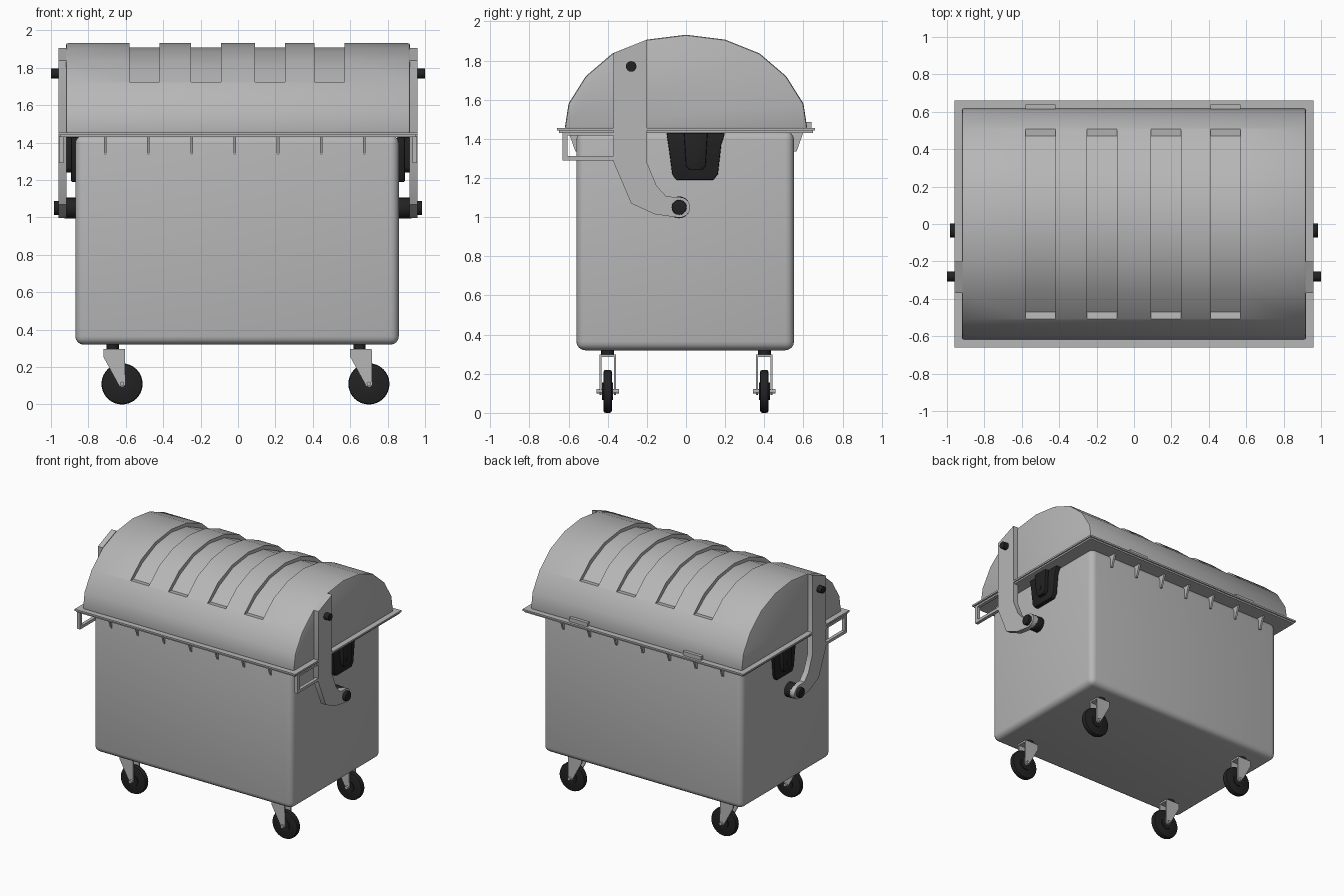
import bpy, bmesh, math
from mathutils import Matrix, Vector

if "Cube" in bpy.data.objects:
    bpy.data.objects.remove(bpy.data.objects["Cube"])


def material(name, rgb):
    m = bpy.data.materials.new(name)
    m.use_nodes = True
    m.diffuse_color = (*rgb, 1)
    m.node_tree.nodes["Principled BSDF"].inputs["Base Color"].default_value = (*rgb, 1)
    return m


GREY = material("galvanised grey", (0.47, 0.47, 0.47))
BLACK = material("black rubber", (0.016, 0.016, 0.016))


def activate(ob):
    bpy.ops.object.select_all(action="DESELECT")
    ob.select_set(True)
    bpy.context.view_layer.objects.active = ob


def apply_all(ob):
    activate(ob)
    for mod in list(ob.modifiers):
        bpy.ops.object.modifier_apply(modifier=mod.name)


def smooth(ob, angle=35):
    activate(ob)
    bpy.ops.object.shade_smooth_by_angle(angle=math.radians(angle))


def finish(name, bm, mat, bevel=0, segments=2):
    bmesh.ops.recalc_face_normals(bm, faces=bm.faces)
    me = bpy.data.meshes.new(name)
    bm.to_mesh(me)
    bm.free()
    me.materials.append(mat)
    ob = bpy.data.objects.new(name, me)
    bpy.context.collection.objects.link(ob)
    if bevel:
        b = ob.modifiers.new("bevel", "BEVEL")
        b.width, b.segments, b.limit_method = bevel, segments, "ANGLE"
        b.angle_limit = math.radians(40)
        apply_all(ob)
    smooth(ob)
    return ob


def prism(name, pts, axis, lo, hi, mat, bevel=0, segments=2):
    """Extrude a side profile: (y, z) along X or (x, z) along Y."""
    bm = bmesh.new()
    place = (lambda a, b, t: (t, a, b)) if axis == "X" else (lambda a, b, t: (a, t, b))
    ends = [[bm.verts.new(place(a, b, t)) for a, b in pts] for t in (lo, hi)]
    for ring in ends:
        bm.faces.new(ring)
    n = len(pts)
    for i in range(n):
        j = (i + 1) % n
        bm.faces.new((ends[0][i], ends[0][j], ends[1][j], ends[1][i]))
    return finish(name, bm, mat, bevel, segments)


def box(name, x, y, z, mat=GREY, bevel=0, segments=2):
    pts = [(y[0], z[0]), (y[1], z[0]), (y[1], z[1]), (y[0], z[1])]
    return prism(name, pts, "X", x[0], x[1], mat, bevel, segments)


def cylinder(name, centre, radius, length, axis, mat, sides=20, bevel=0):
    bm = bmesh.new()
    bmesh.ops.create_cone(bm, cap_ends=True, segments=sides, radius1=radius,
                          radius2=radius, depth=length)
    turn = Vector((0, 0, 1)).rotation_difference(Vector(axis)).to_matrix().to_4x4()
    bm.transform(Matrix.Translation(centre) @ turn)
    return finish(name, bm, mat, bevel)


def span(s, a, b):
    return sorted((s * a, s * b))


# Container body and rim
box("body", (-0.87, 0.86), (-0.56, 0.552), (0.32, 1.44), GREY, 0.045, 4)
box("lower_rim", (-0.95, 0.95), (-0.65, 0.65), (1.43, 1.442))
box("upper_rim", (-0.96, 0.96), (-0.66, 0.66), (1.442, 1.455))

# Domed lid with four sunken channels
half = [(0.62, 1.45), (0.6, 1.58), (0.512, 1.72), (0.375, 1.837), (0.2, 1.907)]
dome = half + [(0, 1.932)] + [(-y, z) for y, z in reversed(half)]
lid = prism("lid", dome, "X", -0.92, 0.92, GREY, 0.012, 2)
floor = [(0.53, 1.725), (0.47, 1.72), (0.36, 1.805), (0.19, 1.882)]
cut = floor + [(0, 1.908)] + [(-y, z) for y, z in reversed(floor)]
cut += [(-0.53, 2.1), (0.53, 2.1)]
for x in (-0.5, -0.17, 0.17, 0.49):
    cutter = prism("channel_cutter", cut, "X", x - 0.08, x + 0.08, GREY)
    cutter.hide_render = True
    mod = lid.modifiers.new("channel", "BOOLEAN")
    mod.operation, mod.solver, mod.object = "DIFFERENCE", "EXACT", cutter
    apply_all(lid)
    bpy.data.objects.remove(cutter)
smooth(lid, 30)

# Latch tabs along the back of the lid
for x in (-0.5, 0.49):
    box("lid_tab", (x - 0.08, x + 0.08), (0.6, 0.64), (1.45, 1.485))

# Stiffening ribs under the rim
for i in range(7):
    x = -0.71 + i * 0.231
    for side in (-1, 1):
        rib = [(side * y, z) for y, z in
               ((0.53, 1.435), (0.6, 1.435), (0.565, 1.335), (0.53, 1.335))]
        prism("rim_rib", rib, "X", x - 0.007, x + 0.007, GREY)

# Swing arm outline with a rounded pivot end
arm = [(-0.37, 1.838), (-0.37, 1.28), (-0.28, 1.07), (-0.16, 1.015)]
arm += [(-0.035 + 0.057 * math.cos(math.radians(a)), 1.05 + 0.053 * math.sin(math.radians(a)))
        for a in range(-90, 91, 20)]
arm += [(-0.1, 1.105), (-0.15, 1.16), (-0.2, 1.28), (-0.2, 1.907)]
bracket = [(-0.1, 1.43), (-0.09, 1.37), (-0.07, 1.22), (-0.05, 1.19),
           (0.14, 1.19), (0.163, 1.22), (0.18, 1.37), (0.2, 1.43)]
panel = [(-0.01, 1.43), (0.0, 1.26), (0.02, 1.24), (0.08, 1.24), (0.1, 1.26), (0.11, 1.43)]

for s in (-1, 1):
    side = "left_" if s > 0 else "right_"
    axis = (1, 0, 0)
    # Swing arm, its lid pin and pivot
    prism(side + "arm", arm, "X", *span(s, 0.918, 0.96), GREY)
    cylinder(side + "lid_pin", (s * 0.95, -0.28, 1.77), 0.027, 0.1, axis, BLACK, 16)
    cylinder(side + "pivot_hub", (s * 0.89, -0.035, 1.05), 0.056, 0.08, axis, BLACK, 20, 0.006)
    cylinder(side + "pivot_pin", (s * 0.93, -0.035, 1.05), 0.038, 0.11, axis, BLACK, 20, 0.004)
    # Lifting bracket
    prism(side + "lift_bracket", bracket, "X", *span(s, 0.85, 0.892), BLACK, 0.006)
    prism(side + "lift_panel", panel, "X", *span(s, 0.88, 0.92), BLACK, 0.006)
    cylinder(side + "lift_bolt", (s * 0.92, 0.045, 1.3), 0.018, 0.008, axis, BLACK, 12)
    # Push handle below the rim
    grip = span(s, 0.932, 0.958)
    box(side + "handle_post", grip, (-0.63, -0.605), (1.29, 1.435))
    box(side + "handle_bar", grip, (-0.63, -0.36), (1.29, 1.312))
    box(side + "handle_top", grip, (-0.63, -0.36), (1.418, 1.432))

# Swivel casters
for x in (-0.67, 0.65):
    for y in (-0.4, 0.4):
        across = (0, 1, 0)
        hub = (x + 0.05, y, 0.11)
        cylinder("caster_stem", (x, y, 0.31), 0.033, 0.04, (0, 0, 1), BLACK)
        box("fork_crown", (x - 0.05, x + 0.065), (y - 0.042, y + 0.042), (0.285, 0.298))
        fork = [(x - 0.05, 0.298), (x + 0.065, 0.298), (x + 0.068, 0.105),
                (x + 0.055, 0.092), (x + 0.036, 0.097), (x - 0.05, 0.255)]
        for s in (-1, 1):
            prism("fork_cheek", fork, "Y", *sorted((y + s * 0.032, y + s * 0.042)), GREY)
        cylinder("wheel_tyre", hub, 0.11, 0.044, across, BLACK, 32, 0.012)
        cylinder("wheel_hub", hub, 0.045, 0.056, across, BLACK, 20)
        cylinder("wheel_axle", hub, 0.012, 0.115, across, GREY, 12)
